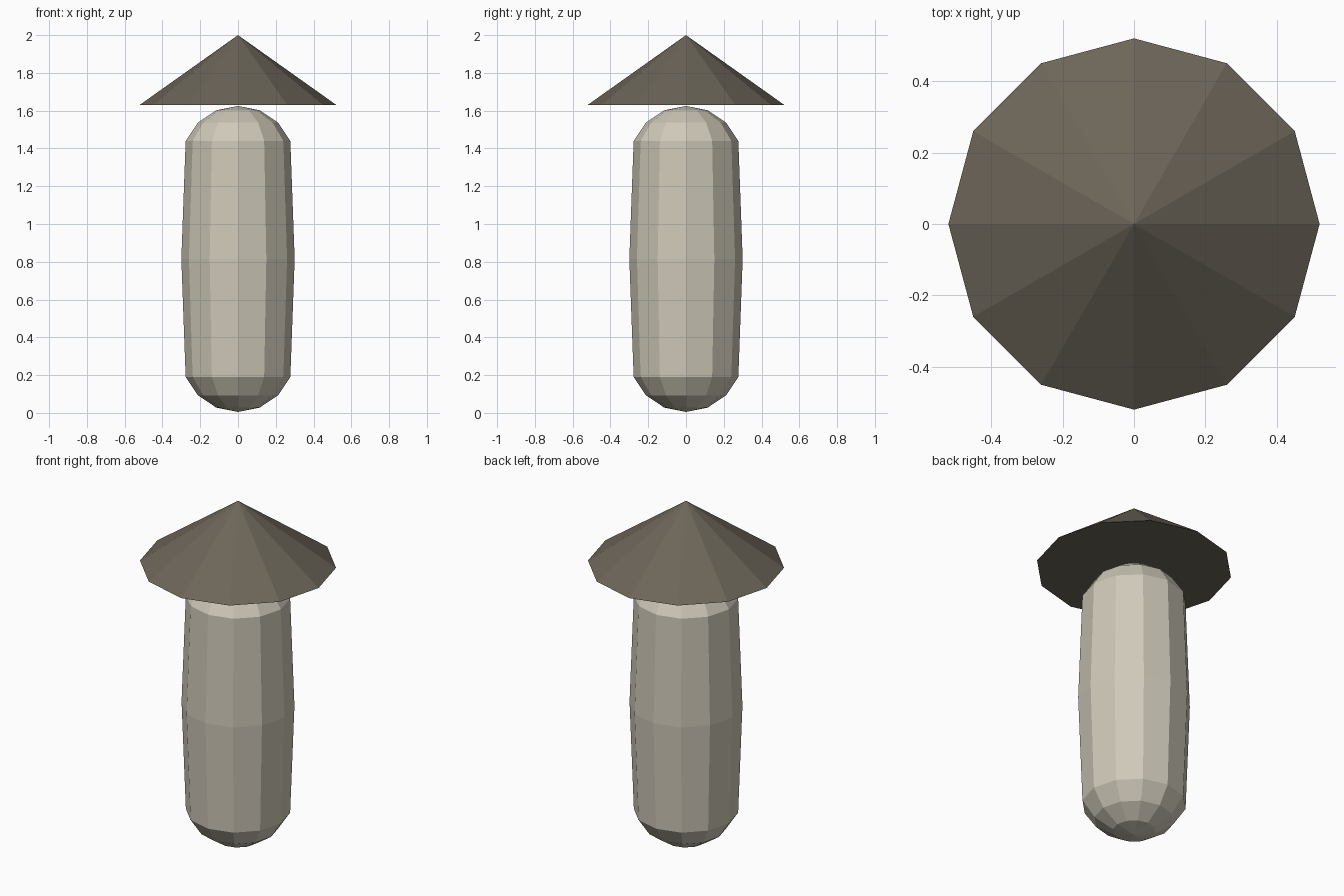
import bpy, bmesh

if "Cube" in bpy.data.objects:
    bpy.data.objects.remove(bpy.data.objects["Cube"])

SIDES = 12
R = 0.30          # trunk radius
Z_MID = 0.815     # trunk centre height
STRETCH = 0.51    # offset of each rounded end from the centre


def material(name, rgb):
    mat = bpy.data.materials.new(name)
    mat.diffuse_color = (*rgb, 1)
    mat.use_nodes = True
    mat.node_tree.nodes["Principled BSDF"].inputs["Base Color"].default_value = mat.diffuse_color
    return mat


def finish(bm, name, mat):
    bmesh.ops.recalc_face_normals(bm, faces=bm.faces)
    mesh = bpy.data.meshes.new(name)
    bm.to_mesh(mesh)
    bm.free()
    mesh.materials.append(mat)
    obj = bpy.data.objects.new(name, mesh)
    bpy.context.collection.objects.link(obj)
    return obj


# Trunk: low-poly sphere with its two halves pulled apart from the middle ring
bm = bmesh.new()
bmesh.ops.create_uvsphere(bm, u_segments=SIDES, v_segments=8, radius=R)
for v in bm.verts:
    if abs(v.co.z) > 0.01:
        v.co.z += STRETCH if v.co.z > 0 else -STRETCH
    v.co.z += Z_MID
finish(bm, "trunk", material("cream", (0.62, 0.58, 0.48)))

# Cap: closed twelve-sided cone resting on top of the trunk
bm = bmesh.new()
bmesh.ops.create_cone(bm, cap_ends=True, segments=SIDES,
                      radius1=0.521, radius2=0, depth=0.37)
bmesh.ops.remove_doubles(bm, verts=bm.verts, dist=0.0001)
bmesh.ops.translate(bm, verts=bm.verts, vec=(0, 0, 1.815))
finish(bm, "cap", material("brown", (0.15, 0.13, 0.10)))
